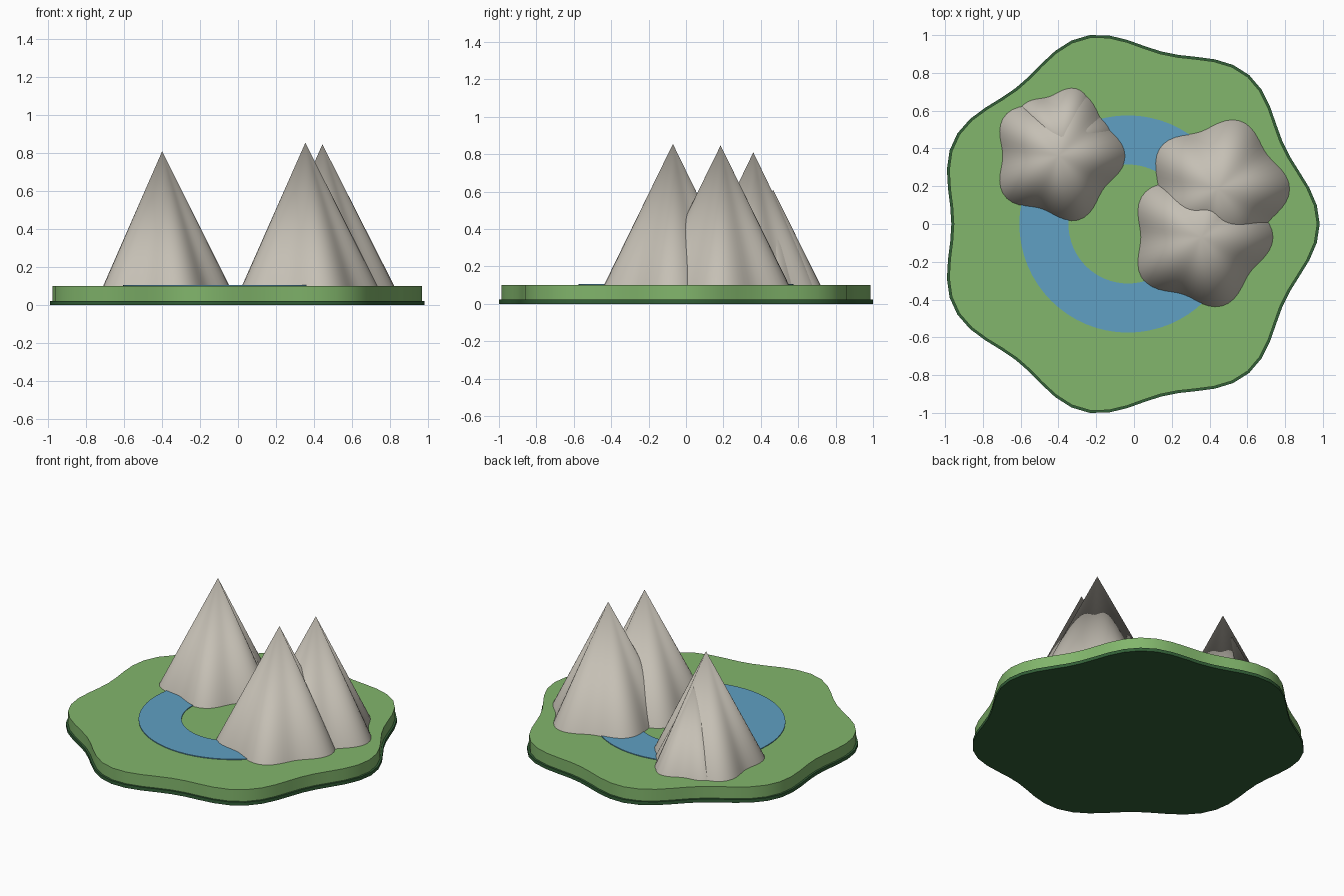
import bpy
import bmesh
from math import cos, sin, tau, radians

if "Cube" in bpy.data.objects:
    bpy.data.objects.remove(bpy.data.objects["Cube"], do_unlink=True)

CENTRE = -0.037  # x of the island's middle


def material(name, color):
    mat = bpy.data.materials.new(name)
    mat.use_nodes = True
    mat.diffuse_color = (*color, 1)
    bsdf = mat.node_tree.nodes["Principled BSDF"]
    bsdf.inputs["Base Color"].default_value = (*color, 1)
    bsdf.inputs["Roughness"].default_value = 0.8
    return mat


grass = material("grass green", (0.223, 0.468, 0.15))
soil = material("dark green", (0.032, 0.114, 0.038))
water = material("water blue", (0.115, 0.352, 0.546))
rock = material("rock grey", (0.56, 0.525, 0.46))


def finish(name, bm, mat, location):
    bmesh.ops.recalc_face_normals(bm, faces=bm.faces)
    mesh = bpy.data.meshes.new(name)
    bm.to_mesh(mesh)
    bm.free()
    mesh.materials.append(mat)
    obj = bpy.data.objects.new(name, mesh)
    obj.location = location
    bpy.context.collection.objects.link(obj)
    bpy.ops.object.select_all(action="DESELECT")
    obj.select_set(True)
    bpy.context.view_layer.objects.active = obj
    bpy.ops.object.shade_smooth_by_angle(angle=radians(35))
    return obj


def wavy_ring(bm, radius, z, lobes=0, wave=0.0, segments=64):
    """Closed loop of vertices whose radius swells once per lobe."""
    ring = []
    for i in range(segments):
        a = tau * i / segments
        r = radius + wave * cos(lobes * a)
        ring.append(bm.verts.new((r * cos(a), r * sin(a), z)))
    return ring


def bridge(bm, lower, upper):
    n = len(lower)
    for i in range(n):
        j = (i + 1) % n
        bm.faces.new((lower[i], lower[j], upper[j], upper[i]))


def slab(name, radius, z0, z1, mat):
    bm = bmesh.new()
    low = wavy_ring(bm, radius, z0, 7, 0.045)
    high = wavy_ring(bm, radius, z1, 7, 0.045)
    bridge(bm, low, high)
    bm.faces.new(low)
    bm.faces.new(high)
    finish(name, bm, mat, (CENTRE, 0, 0))


def mountain(name, x, y, peak, radius, wave):
    bm = bmesh.new()
    base = wavy_ring(bm, radius, 0.1, 5, wave)
    tip = bm.verts.new((0, 0, peak))
    for i, v in enumerate(base):
        bm.faces.new((v, base[(i + 1) % len(base)], tip))
    bm.faces.new(base)
    finish(name, bm, rock, (x, y, 0))


# Island: dark underside rim and grassy top
slab("island_base", 0.975, 0, 0.022, soil)
slab("island_grass", 0.962, 0.022, 0.1, grass)

# Ring-shaped river lying on the grass
bm = bmesh.new()
loops = [wavy_ring(bm, r, z) for r, z in
         ((0.575, 0.098), (0.575, 0.105), (0.315, 0.105), (0.315, 0.098))]
for k in range(4):
    bridge(bm, loops[k], loops[(k + 1) % 4])
finish("river_ring", bm, water, (CENTRE + 0.005, 0, 0))

# Mountains
mountain("left_front_mountain", 0.355, -0.07, 0.855, 0.35, 0.031)
mountain("left_back_mountain", 0.445, 0.185, 0.847, 0.348, 0.031)
mountain("right_mountain", -0.4, 0.36, 0.81, 0.325, 0.03)
mountain("right_foothill", -0.383, 0.466, 0.61, 0.24, 0.022)
